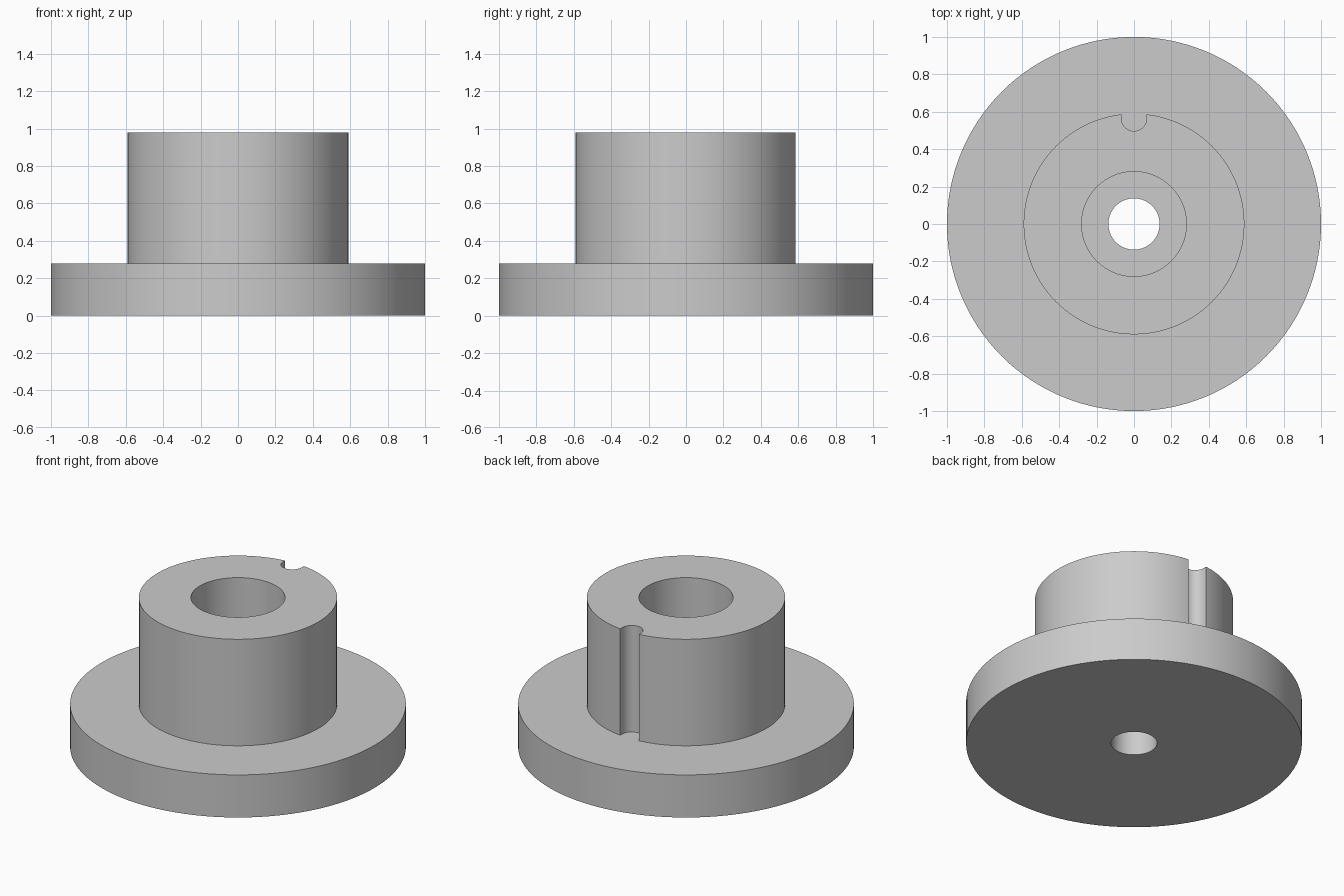
import bpy, bmesh
from math import pi, sin, cos, radians
from mathutils import Vector

cube = bpy.data.objects.get("Cube")
if cube:
    bpy.data.objects.remove(cube, do_unlink=True)

FLANGE_R, HUB_R, BORE_R, HOLE_R = 1.0, 0.59, 0.28, 0.137
FLANGE_H, TOTAL_H = 0.28, 0.98
SLOT_R, SLOT_Y = 0.068, 0.565

metal = bpy.data.materials.new("plain_grey")
metal.use_nodes = True
grey = (0.6, 0.6, 0.6, 1)
metal.diffuse_color = grey
metal.node_tree.nodes["Principled BSDF"].inputs["Base Color"].default_value = grey


def make_object(name, bm):
    bmesh.ops.recalc_face_normals(bm, faces=bm.faces)
    mesh = bpy.data.meshes.new(name)
    bm.to_mesh(mesh)
    bm.free()
    mesh.materials.append(metal)
    obj = bpy.data.objects.new(name, mesh)
    bpy.context.collection.objects.link(obj)
    return obj


def lathe(name, profile, steps=128):
    """Spin a closed (radius, height) outline around z."""
    bm = bmesh.new()
    verts = [bm.verts.new((r, 0, z)) for r, z in profile]
    edges = [bm.edges.new((v, verts[i - 1])) for i, v in enumerate(verts)]
    bmesh.ops.spin(bm, geom=verts + edges, cent=(0, 0, 0), axis=(0, 0, 1),
                   angle=2 * pi, steps=steps, use_merge=False)
    bmesh.ops.remove_doubles(bm, verts=bm.verts, dist=1e-4)
    return make_object(name, bm)


def extrude_outline(name, outline, z0, z1):
    bm = bmesh.new()
    face = bm.faces.new([bm.verts.new((x, y, z0)) for x, y in outline])
    top = bmesh.ops.extrude_face_region(bm, geom=[face], use_keep_orig=True)
    moved = [g for g in top["geom"] if isinstance(g, bmesh.types.BMVert)]
    bmesh.ops.translate(bm, verts=moved, vec=Vector((0, 0, z1 - z0)))
    return make_object(name, bm)


# Flange and hub with a stepped centre bore
body = lathe("flanged_hub", [
    (HOLE_R, 0), (FLANGE_R, 0), (FLANGE_R, FLANGE_H), (HUB_R, FLANGE_H),
    (HUB_R, TOTAL_H), (BORE_R, TOTAL_H), (BORE_R, FLANGE_H), (HOLE_R, FLANGE_H)])

# Round-bottomed keyway down the back of the hub
arc = [(SLOT_R * cos(pi + pi * i / 24), SLOT_Y + SLOT_R * sin(pi + pi * i / 24))
       for i in range(25)]
cutter = extrude_outline("keyway_cutter", arc + [(SLOT_R, 0.7), (-SLOT_R, 0.7)],
                         FLANGE_H, TOTAL_H + 0.1)
cutter.hide_render = True

cut = body.modifiers.new("keyway", "BOOLEAN")
cut.operation = "DIFFERENCE"
cut.solver = "EXACT"
cut.object = cutter

bpy.ops.object.select_all(action="DESELECT")
body.select_set(True)
bpy.context.view_layer.objects.active = body
bpy.ops.object.modifier_apply(modifier=cut.name)
bpy.data.objects.remove(cutter, do_unlink=True)
bpy.ops.object.shade_smooth_by_angle(angle=radians(30))
